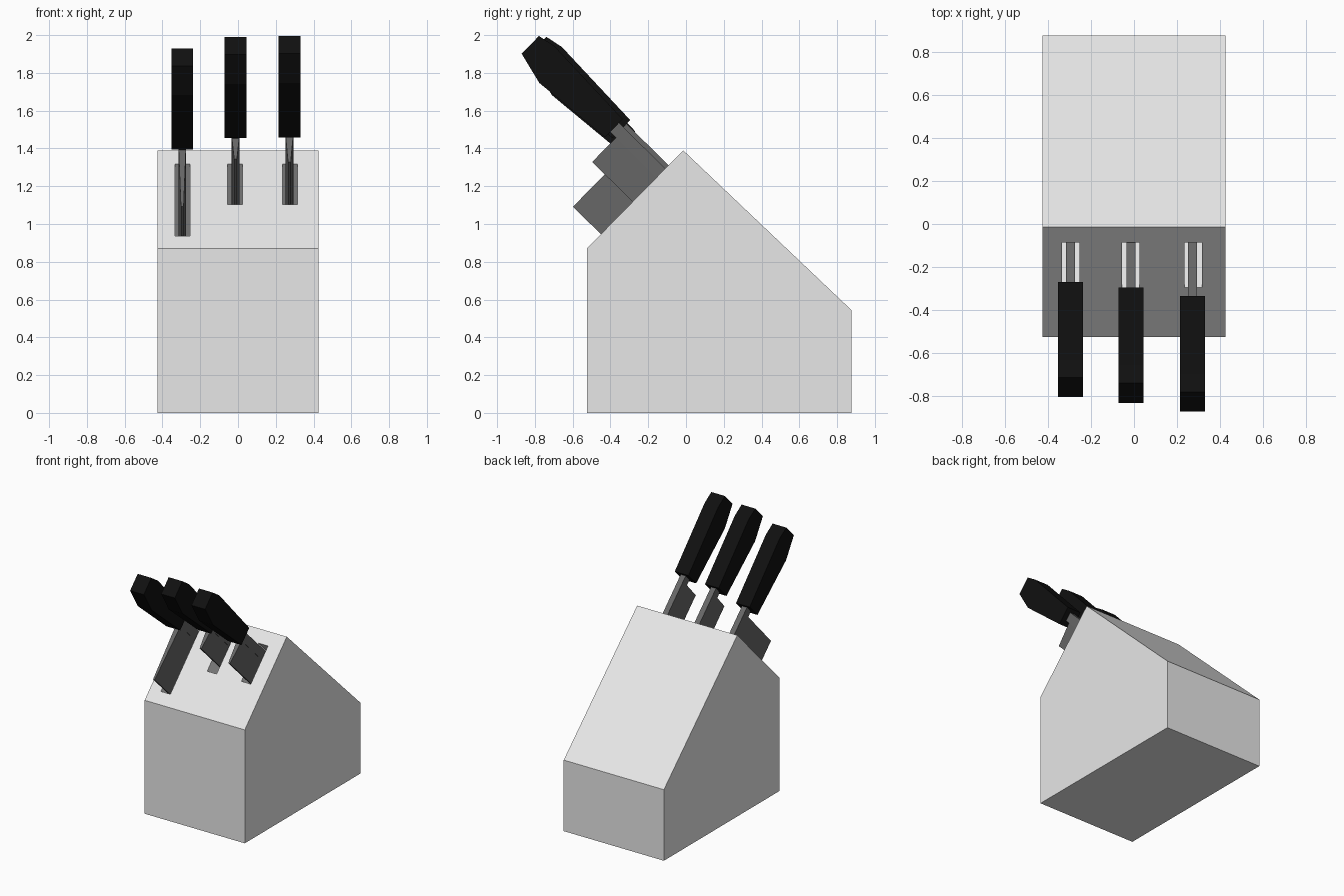
import bpy
import bmesh
from mathutils import Vector

cube = bpy.data.objects.get("Cube")
if cube:
    bpy.data.objects.remove(cube, do_unlink=True)


def material(name, value):
    mat = bpy.data.materials.new(name)
    mat.use_nodes = True
    color = (value, value, value, 1)
    mat.diffuse_color = color
    mat.node_tree.nodes["Principled BSDF"].inputs["Base Color"].default_value = color
    return mat


block_mat = material("pale block", 0.8)
steel_mat = material("dark steel", 0.137)
handle_mat = material("black handle", 0.005)

RIDGE = Vector((-0.015, 1.39))                 # (y, z) of the block's top edge
EAVE = Vector((-0.525, 0.87))                  # foot of the slotted slope
ALONG = (RIDGE - EAVE).normalized()            # up the slope
OUT = Vector((-ALONG.y, ALONG.x))              # out of the slope


def slab(name, points, x, halves, mat):
    """Solid from a (y, z) profile, with a half width for each point."""
    bm = bmesh.new()
    sides = [[bm.verts.new((x + sign * h, p[0], p[1])) for p, h in zip(points, halves)]
             for sign in (-1, 1)]
    n = len(points)
    for side in sides:
        bm.faces.new(side)
    for i in range(n):
        j = (i + 1) % n
        bm.faces.new((sides[0][i], sides[0][j], sides[1][j], sides[1][i]))
    bmesh.ops.recalc_face_normals(bm, faces=bm.faces)
    mesh = bpy.data.meshes.new(name)
    bm.to_mesh(mesh)
    bm.free()
    mesh.materials.append(mat)
    obj = bpy.data.objects.new(name, mesh)
    bpy.context.collection.objects.link(obj)
    return obj


def local(origin, pairs):
    return [origin + OUT * u + ALONG * s for u, s in pairs]


# Block body
block = slab("block", [(EAVE.x, 0), EAVE, RIDGE, (0.875, 0.545), (0.875, 0)],
             0, [0.425] * 5, block_mat)


def cut_slot(x, low):
    """Deep slot running straight into the slope."""
    cutter = slab("slot_cutter", local(RIDGE, [(0.1, -0.102), (0.1, -low),
                                               (-0.6, -low), (-0.6, -0.102)]),
                  x, [0.04] * 4, block_mat)
    cutter.hide_render = True
    mod = block.modifiers.new("slot", "BOOLEAN")
    mod.operation = "DIFFERENCE"
    mod.solver = "EXACT"
    mod.object = cutter
    bpy.context.view_layer.objects.active = block
    bpy.ops.object.modifier_apply(modifier=mod.name)
    bpy.data.objects.remove(cutter, do_unlink=True)


HANDLE = [(0, -0.067), (0, 0.067), (0.53, 0.09), (0.625, 0.071), (0.625, -0.06), (0.45, -0.105)]


def knife(label, x, collar, edge):
    """Handle, spine and wedge blade; collar is the handle's blade end."""
    collar = Vector(collar)
    slab(label + "_handle", local(collar, HANDLE), x, [0.058] * 6, handle_mat)
    slab(label + "_spine", local(collar, [(0, -0.028), (0, 0.039), (-0.8, 0.039), (-0.8, -0.028)]),
         x, [0.021] * 4, steel_mat)
    slab(label + "_blade", local(collar, [(-0.043, -0.028), (-0.043, edge),
                                          (-0.8, edge), (-0.8, -0.028)]),
         x, [0.019, 0.007, 0.007, 0.019], steel_mat)


# Knives: name, x, collar position, cutting edge, slot x, slot lower end
for label, x, collar, edge, slot_x, low in (
        ("left_knife", 0.272, (-0.382, 1.507), -0.208, 0.275, 0.40),
        ("middle_knife", -0.013, (-0.342, 1.502), -0.18, -0.015, 0.40),
        ("right_knife", -0.295, (-0.315, 1.442), -0.449, -0.293, 0.634)):
    cut_slot(slot_x, low)
    knife(label, x, collar, edge)
